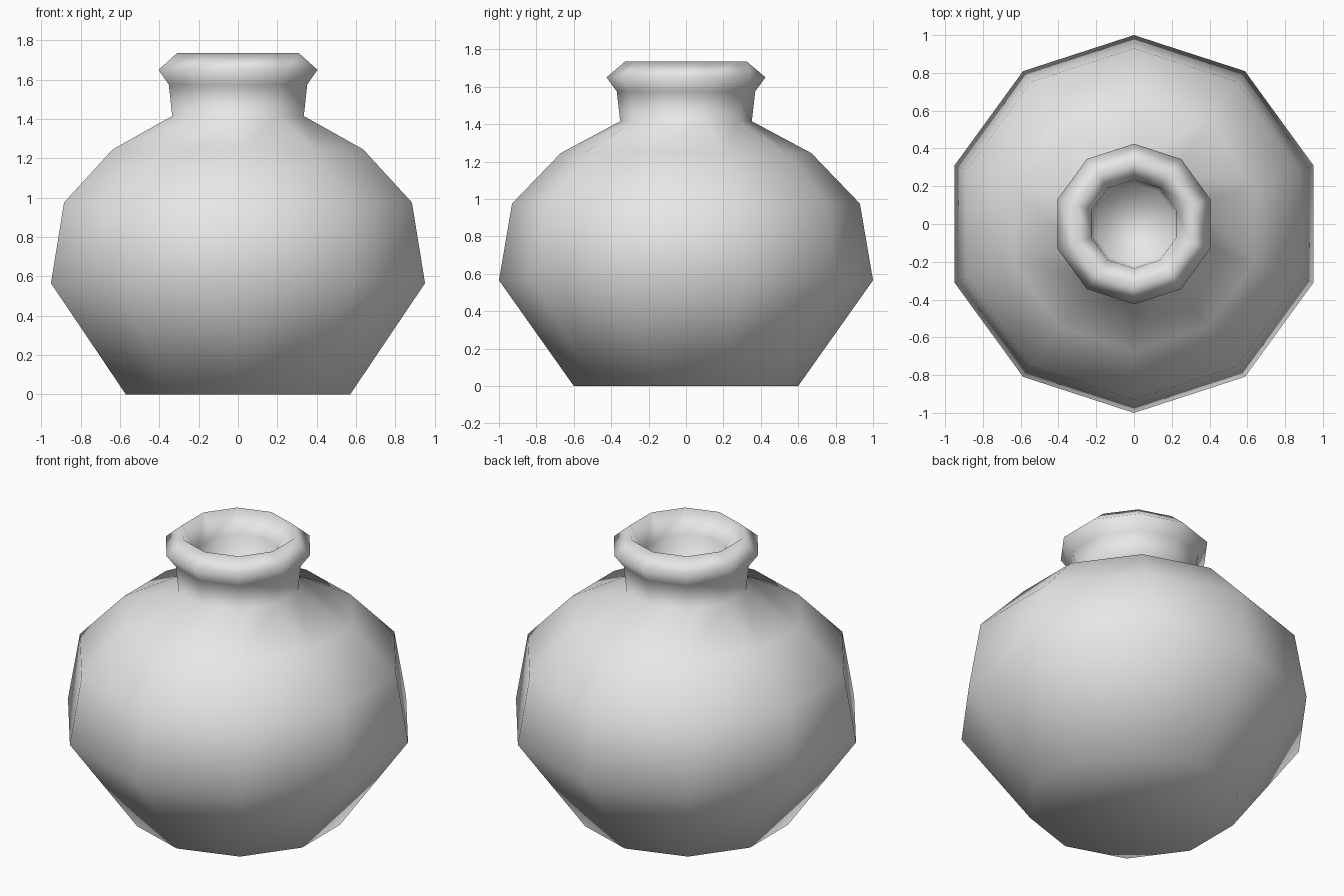
import bpy, bmesh, math

cube = bpy.data.objects.get("Cube")
if cube:
    bpy.data.objects.remove(cube, do_unlink=True)

SIDES = 10

# One plain clay colour
clay = bpy.data.materials.new("pale_grey_clay")
clay.use_nodes = True
clay.diffuse_color = (0.8, 0.8, 0.8, 1)
clay.node_tree.nodes["Principled BSDF"].inputs["Base Color"].default_value = clay.diffuse_color

# Profile as (radius, height): base, belly, shoulder, neck, lip, hollow mouth
profile = [(0.6, 0), (1.0, 0.565), (0.93, 0.975), (0.67, 1.245),
           (0.352, 1.415), (0.37, 1.575), (0.425, 1.65), (0.325, 1.735),
           (0.235, 1.61), (0.215, 1.42)]


def ring(bm, radius, height):
    """A ten-sided ring with a corner on the front and back."""
    angles = [math.pi / 2 + i * math.tau / SIDES for i in range(SIDES)]
    return [bm.verts.new((radius * math.cos(a), radius * math.sin(a), height)) for a in angles]


# Lathe the jar wall, then close the base and the floor of the mouth
bm = bmesh.new()
rings = [ring(bm, r, z) for r, z in profile]
for low, high in zip(rings, rings[1:]):
    for i in range(SIDES):
        j = (i + 1) % SIDES
        bm.faces.new((low[i], low[j], high[j], high[i]))
bm.faces.new(rings[0][::-1])
bm.faces.new(rings[-1])
for face in bm.faces:
    face.smooth = True

mesh = bpy.data.meshes.new("jar")
bm.to_mesh(mesh)
bm.free()
mesh.materials.append(clay)
jar = bpy.data.objects.new("jar", mesh)
bpy.context.collection.objects.link(jar)
